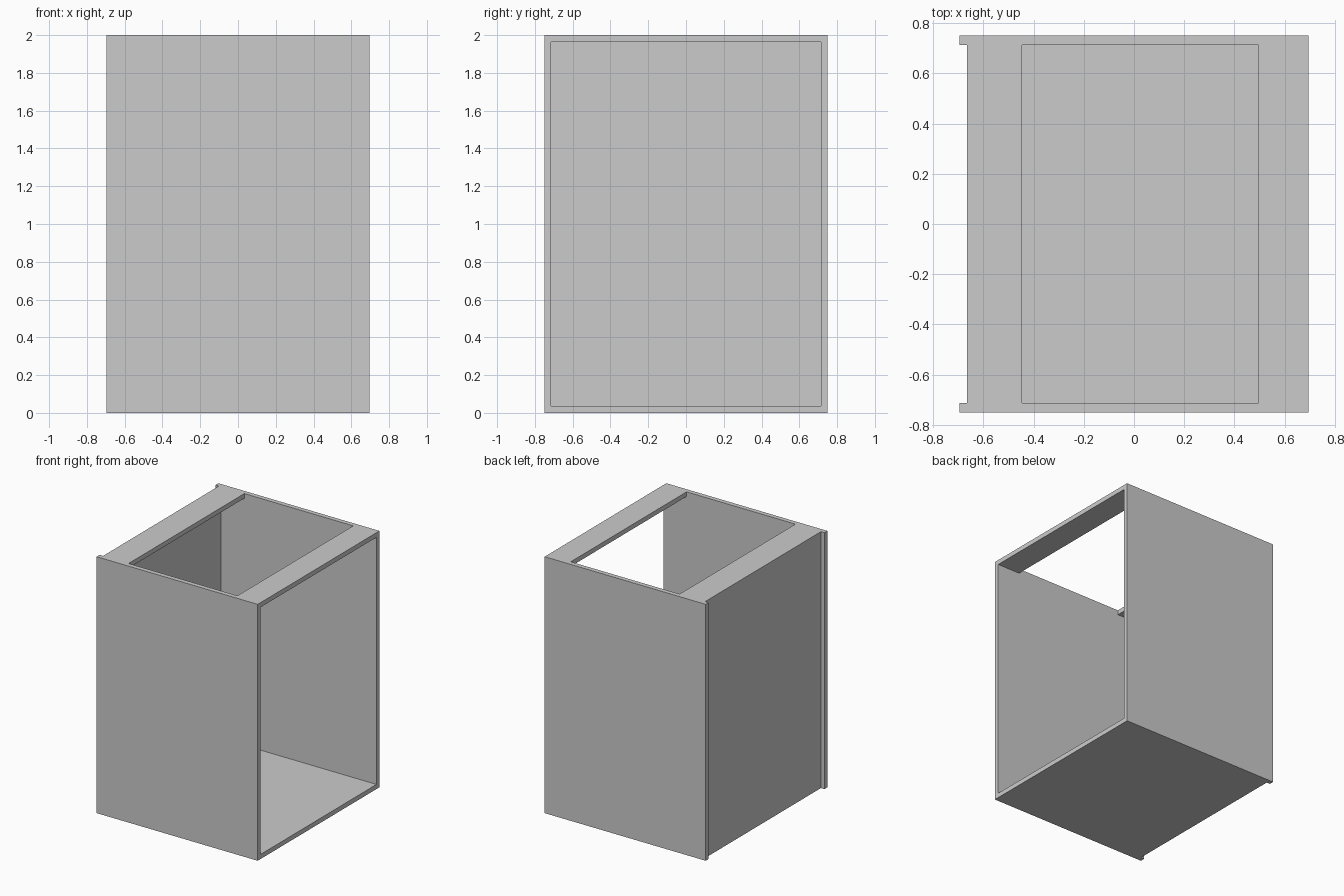
import bpy
import bmesh
from mathutils import Vector

if "Cube" in bpy.data.objects:
    bpy.data.objects.remove(bpy.data.objects["Cube"])

T = 0.0365          # board thickness
X, Y, H = 0.695, 0.75, 2.0
BACK_OUT, BACK_IN = -0.665, -0.645
RAIL = 0.2          # top rail width
YI = Y - T          # inner face of the side boards


def board(name, lo, hi):
    """Box-shaped board between two opposite corners."""
    lo, hi = Vector(lo), Vector(hi)
    size, mid = hi - lo, (lo + hi) / 2
    bm = bmesh.new()
    bmesh.ops.create_cube(bm, size=1)
    bmesh.ops.scale(bm, vec=size, verts=bm.verts)
    mesh = bpy.data.meshes.new(name)
    bm.to_mesh(mesh)
    bm.free()
    ob = bpy.data.objects.new(name, mesh)
    ob.location = mid
    bpy.context.collection.objects.link(ob)
    return ob


# Full-height side boards
for name, s in (("side_panel_near", -1), ("side_panel_far", 1)):
    y0, y1 = sorted((s * Y, s * YI))
    board(name, (-X, y0, 0), (X, y1, H))

# Bottom board, in front of the back panel
board("bottom_panel", (BACK_IN, -YI, 0), (X, YI, T))

# Thin back panel, set in from the rear edges of the sides
board("back_panel", (BACK_OUT, -YI, 0), (BACK_IN, YI, H))

# Two top rails leaving the middle open
for name, x in (("top_rail_rear", BACK_IN), ("top_rail_front", X - RAIL)):
    board(name, (x, -YI, H - T), (x + RAIL, YI, H))
